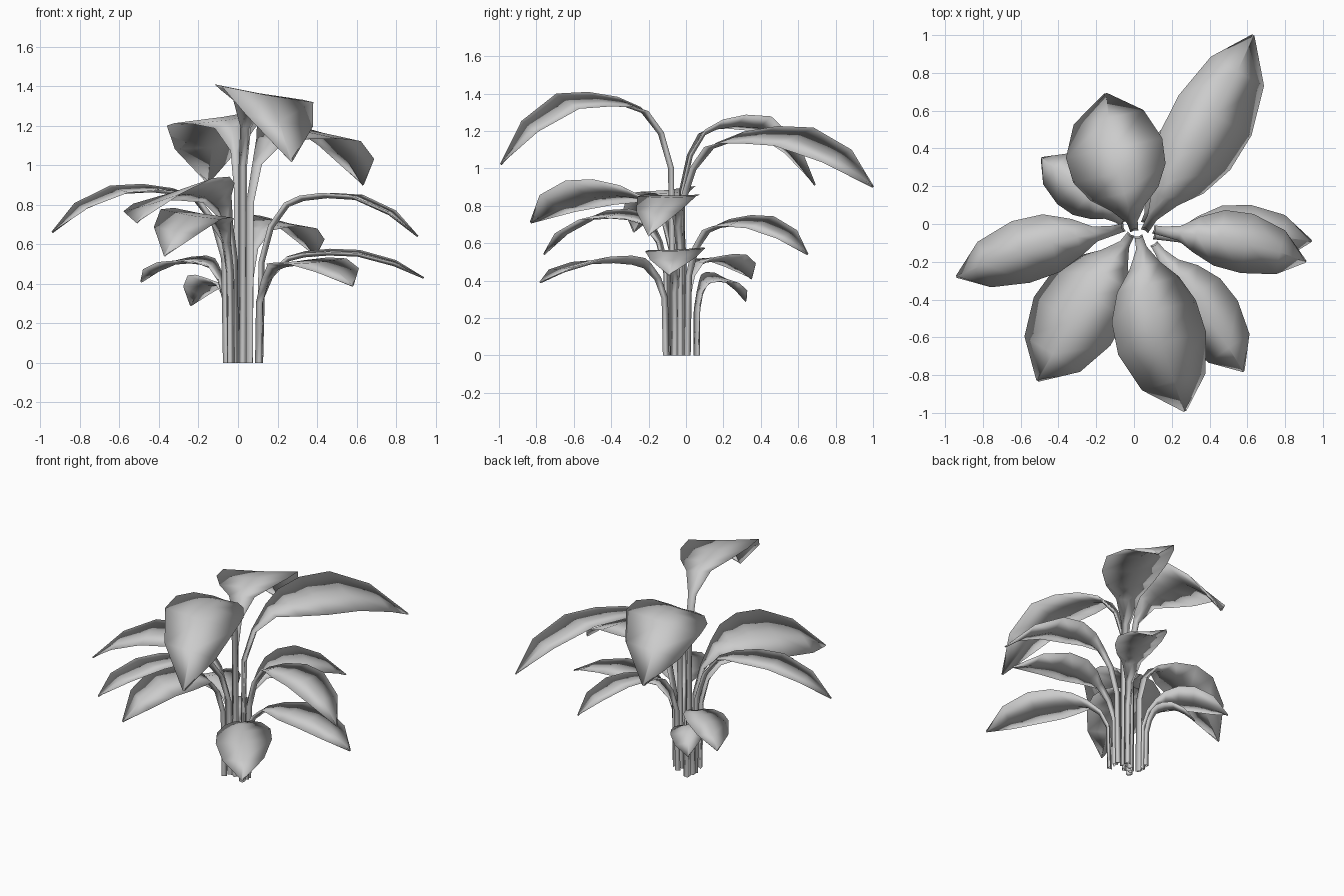
import bpy, bmesh
from mathutils import Vector

if "Cube" in bpy.data.objects:
    bpy.data.objects.remove(bpy.data.objects["Cube"])

# Shared side profile: (fraction of reach, drop below peak, half-width share)
STATIONS = [
    (0.00, None, 0.00),
    (0.01, 0.36, 0.00),
    (0.07, 0.17, 0.03),
    (0.17, 0.05, 0.32),
    (0.27, 0.015, 0.70),
    (0.42, 0.00, 0.96),
    (0.60, 0.01, 1.00),
    (0.82, None, 0.70),
    (1.00, None, 0.03),
]
STEM = 0.022


def leaf(name, base, tip, peak, half, roll, bow=0.0, taper=1.1):
    """Thin closed leaf: upright stem widening into an arching, rolled blade."""
    b = Vector((base[0], base[1], 0))
    t = Vector((tip[0], tip[1], 0))
    d = (t - b).normalized()
    n = Vector((-d.y, d.x, 0))
    scale = min(1.0, peak / 0.9)
    last = len(STATIONS) - 1

    # midrib path, bowed slightly sideways
    mid = []
    for i, (s, below, w) in enumerate(STATIONS):
        p = b.lerp(t, s) + n * bow * w
        if i == 0:
            p.z = 0
        elif i == last:
            p.z = tip[2]
        elif below is None:
            p.z = peak - 0.42 * (peak - tip[2])
        else:
            p.z = peak - below * scale
        mid.append(p)

    # four-point cross-sections: left edge, top rib, right edge, under rib
    bm = bmesh.new()
    rows = []
    for i, (s, below, w) in enumerate(STATIONS):
        if 2 < i < 6:
            w = w ** taper
        tan = (mid[min(i + 1, last)] - mid[max(i - 1, 0)]).normalized()
        if i == 0:
            tan = Vector((0, 0, 1))
        up = tan.cross(n)
        wid = half * w + (STEM * (1 - w) if i < last else 0)
        end = 0.3 if i == last else 1.0
        row = []
        for side, lift in ((1, 0.010), (0, 0.004), (-1, 0.010), (0, -0.017)):
            p = mid[i] + n * wid * side + up * lift * end
            p.z += roll * half * w * side
            if i == 0:
                p.z = 0
            row.append(bm.verts.new(p))
        rows.append(row)
    for a, c in zip(rows, rows[1:]):
        for k in range(4):
            m = (k + 1) % 4
            bm.faces.new((a[k], a[m], c[m], c[k]))
    bm.faces.new(rows[-1])
    for f in bm.faces:
        f.smooth = True
    bmesh.ops.recalc_face_normals(bm, faces=bm.faces)
    me = bpy.data.meshes.new(name)
    bm.to_mesh(me)
    bm.free()
    ob = bpy.data.objects.new(name, me)
    bpy.context.collection.objects.link(ob)


# name, stem foot (x, y), tip (x, y, z), peak height, half width, roll, bow, taper
LEAVES = [
    # tall leaves
    ("leaf_tall_front", (0.025, -0.07), (0.27, -0.99, 1.02), 1.36, 0.24, -0.17, -0.025),
    ("leaf_tall_back_left", (0.00, -0.03), (-0.15, 0.69, 0.91), 1.24, 0.26, -0.15, 0.015),
    ("leaf_tall_back_right", (0.06, -0.03), (0.63, 1.00, 0.90), 1.17, 0.22, 0.22, -0.03),
    # middle leaves
    ("leaf_mid_front_left", (-0.02, -0.06), (-0.51, -0.83, 0.71), 0.87, 0.24, 0.27, -0.015),
    ("leaf_mid_left", (-0.06, -0.02), (-0.94, -0.28, 0.66), 0.88, 0.17, -0.10, -0.03, 1.8),
    ("leaf_mid_right", (0.11, -0.03), (0.91, -0.20, 0.64), 0.85, 0.16, 0.0, 0.03, 1.8),
    ("leaf_mid_lower_front_left", (-0.04, -0.10), (-0.37, -0.76, 0.54), 0.75, 0.17, -0.15),
    ("leaf_mid_back_right", (0.06, 0.01), (0.39, 0.65, 0.54), 0.71, 0.16, 0.2),
    # low leaves
    ("leaf_low_right", (0.11, -0.06), (0.94, -0.09, 0.43), 0.56, 0.16, 0.05, 0.02, 1.8),
    ("leaf_low_front_right", (0.11, -0.11), (0.58, -0.78, 0.39), 0.51, 0.18, 0.08, 0.01, 1.4),
    ("leaf_low_left", (-0.06, 0.01), (-0.49, 0.35, 0.41), 0.52, 0.14, -0.10, 0.0, 1.4),
    ("leaf_low_back_left", (-0.05, 0.06), (-0.24, 0.32, 0.29), 0.41, 0.11, 0.25),
]
for spec in LEAVES:
    leaf(*spec)
